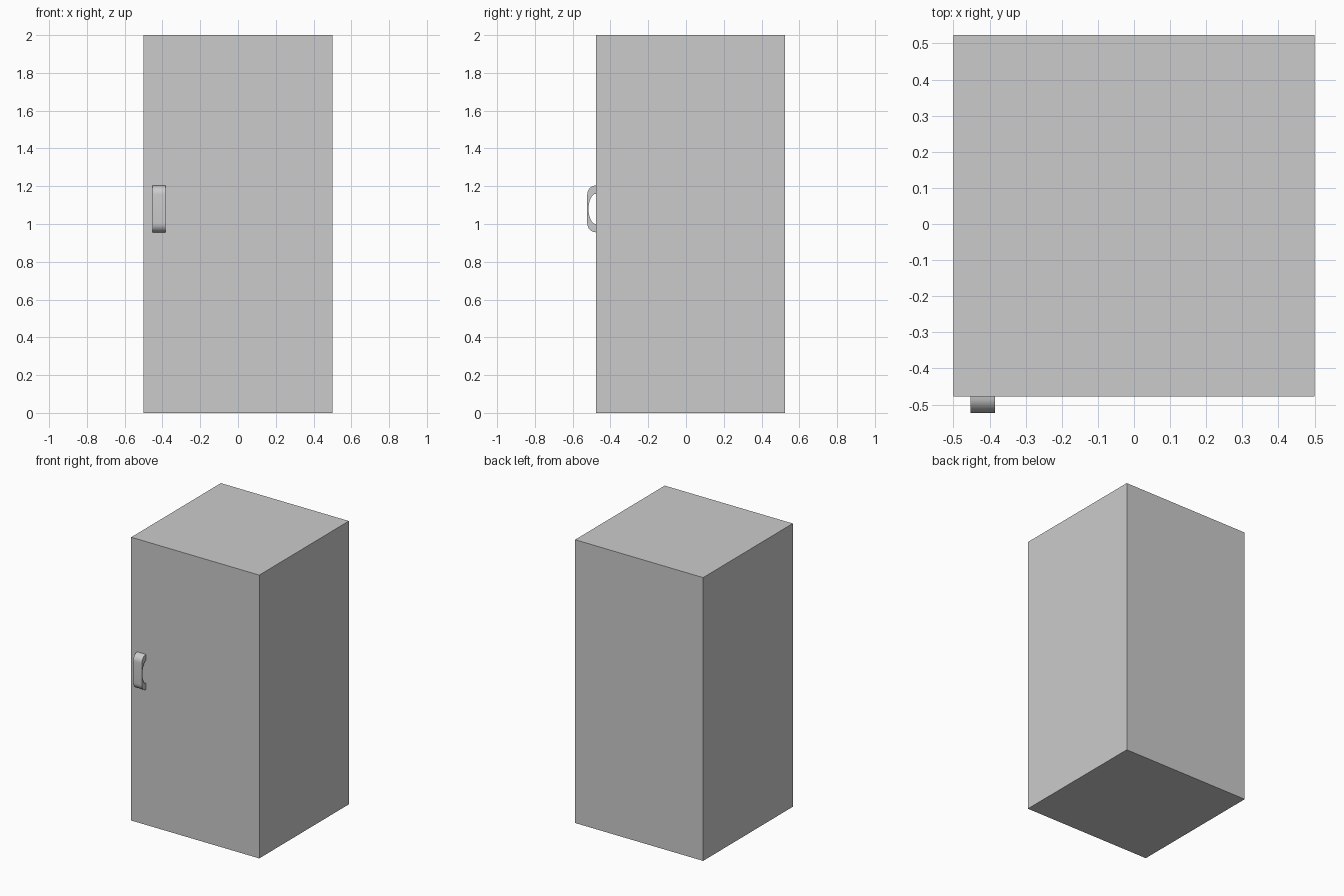
import bpy, bmesh
from math import sin, cos, pi

if "Cube" in bpy.data.objects:
    bpy.data.objects.remove(bpy.data.objects["Cube"])

FRONT = -0.477  # y of the cabinet's front face


def finish(name, bm):
    bmesh.ops.recalc_face_normals(bm, faces=bm.faces[:])
    mesh = bpy.data.meshes.new(name)
    bm.to_mesh(mesh)
    bm.free()
    obj = bpy.data.objects.new(name, mesh)
    bpy.context.collection.objects.link(obj)
    return obj


def arc(cz, ry, rz, a0, a1, n):
    """Elliptical arc in the y-z plane, bulging forward from the front face."""
    angles = [a0 + (a1 - a0) * i / n for i in range(n + 1)]
    return [(FRONT - ry * cos(a), cz + rz * sin(a)) for a in angles]


# Cabinet body
bm = bmesh.new()
bmesh.ops.create_cube(bm, size=1)
for v in bm.verts:
    v.co = (v.co.x, v.co.y + FRONT + 0.5, (v.co.z + 0.5) * 2)
finish("cabinet", bm)

# Pull handle: rounded outer edge joined to a curved finger opening
outer = (arc(1.155, 0.046, 0.049, pi / 2, 0, 8)
         + arc(1.005, 0.046, 0.049, 0, -pi / 2, 8))
inner = arc(1.08, 0.039, 0.08, -pi / 2, pi / 2, 16)
bm = bmesh.new()
side = bm.faces.new([bm.verts.new((-0.453, y, z)) for y, z in outer + inner])
ext = bmesh.ops.extrude_face_region(bm, geom=[side], use_keep_orig=True)
bmesh.ops.translate(bm, vec=(0.068, 0, 0),
                    verts=[g for g in ext["geom"] if isinstance(g, bmesh.types.BMVert)])
handle = finish("handle", bm)
bpy.context.view_layer.objects.active = handle
handle.select_set(True)
bpy.ops.object.shade_smooth_by_angle()
